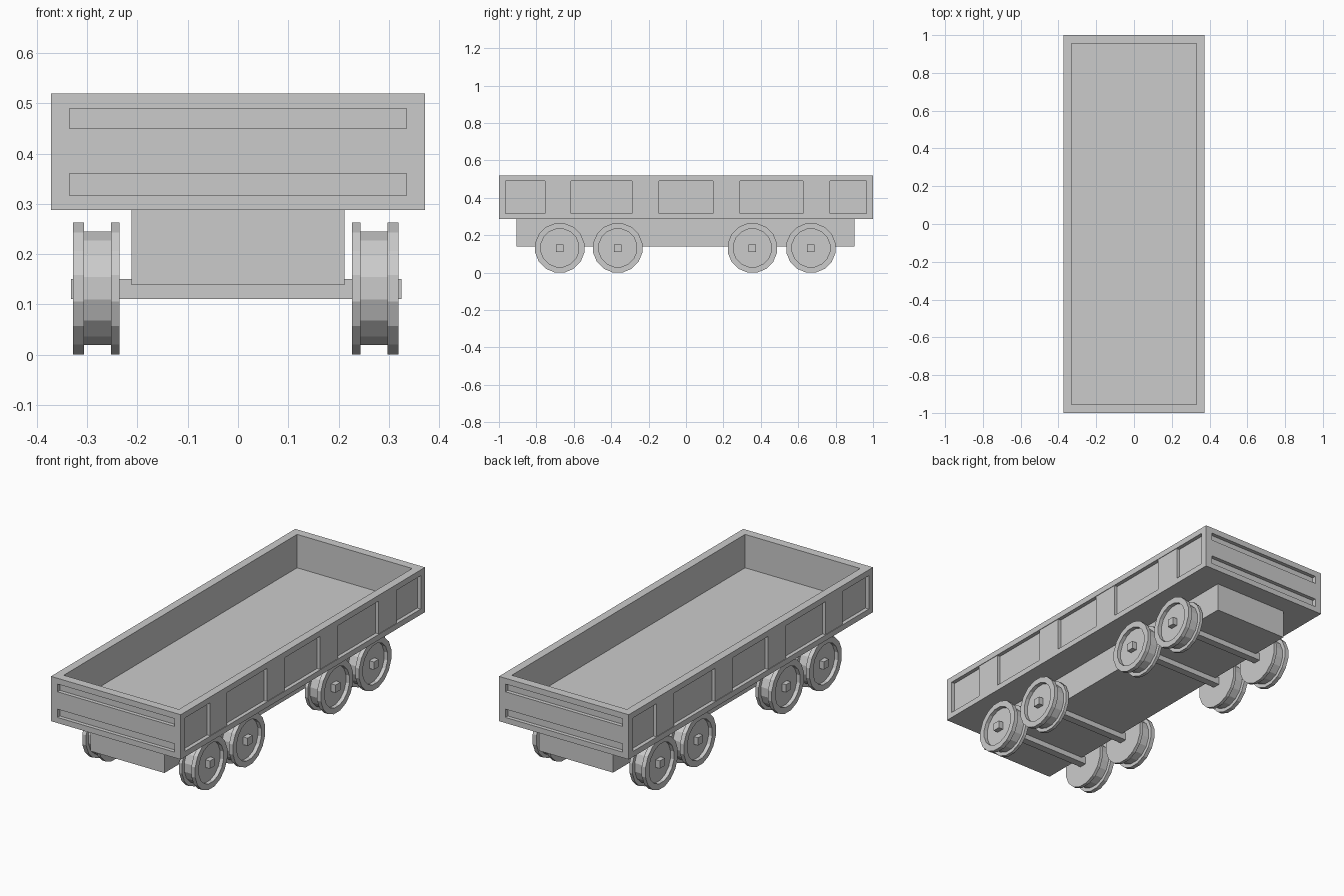
import bpy, bmesh, math
from mathutils import Matrix, Vector

if "Cube" in bpy.data.objects:
    bpy.data.objects.remove(bpy.data.objects["Cube"])


def add_box(bm, lo, hi):
    lo, hi = Vector(lo), Vector(hi)
    m = Matrix.Translation((lo + hi) / 2) @ Matrix.Diagonal((*(hi - lo), 1))
    bmesh.ops.create_cube(bm, size=1, matrix=m)


def finish(bm, name):
    bmesh.ops.recalc_face_normals(bm, faces=bm.faces)
    me = bpy.data.meshes.new(name)
    bm.to_mesh(me)
    bm.free()
    ob = bpy.data.objects.new(name, me)
    bpy.context.collection.objects.link(ob)
    return ob


def boxes(name, items):
    bm = bmesh.new()
    for lo, hi in items:
        add_box(bm, lo, hi)
    return finish(bm, name)


W, L, Z0, Z1 = 0.372, 1.0, 0.288, 0.52
P0, P1, DEPTH = 0.317, 0.49, 0.02

# Wagon tub: solid block with load bay and recessed outer panels cut out
tub = boxes("wagon_tub", [((-W, -L, Z0), (W, L, Z1))])
cuts = [((-0.33, -0.955, 0.347), (0.33, 0.955, 0.7))]
for s in (-1, 1):
    xs = sorted((s * (W - DEPTH), s * (W + 0.1)))
    cuts.append(((xs[0], -0.965, P0), (xs[1], 0.965, P1)))
    ys = sorted((s * (L - DEPTH), s * (L + 0.1)))
    for a, b in ((P0, 0.36), (0.45, P1)):
        cuts.append(((-0.335, ys[0], a), (0.335, ys[1], b)))
cutter = boxes("tub_cutter", cuts)
cutter.hide_render = True
mod = tub.modifiers.new("recesses", 'BOOLEAN')
mod.operation = 'DIFFERENCE'
mod.solver = 'EXACT'
mod.object = cutter
bpy.context.view_layer.objects.active = tub
bpy.ops.object.modifier_apply(modifier=mod.name)
bpy.data.objects.remove(cutter)

# Upright posts inside the side recesses
posts = []
for s in (-1, 1):
    xs = sorted((s * (W - DEPTH - 0.005), s * (W - 0.003)))
    for a, b in ((-0.755, -0.615), (-0.29, -0.145), (0.145, 0.29), (0.625, 0.77)):
        posts.append(((xs[0], a, P0), (xs[1], b, P1)))
boxes("side_posts", posts)

# Underframe
boxes("underframe", [((-0.212, -0.905, 0.139), (0.212, 0.9, Z0))])

# Wheels: lathed spool profile (distance along axle, radius) with a dished outer face
PROFILE = [(0, 0), (0, 0.134), (0.017, 0.134), (0.017, 0.115), (0.07, 0.115),
           (0.07, 0.134), (0.092, 0.134), (0.092, 0.103), (0.072, 0.103), (0.072, 0)]
SIDES = 16
CZ = 0.132


def wheel(name, x, y, s):
    bm = bmesh.new()
    rings = []
    for d, r in PROFILE[1:-1]:
        ring = []
        for i in range(SIDES):
            a = (i + 0.5) * math.tau / SIDES
            ring.append(bm.verts.new((x + s * d, y + r * math.cos(a), CZ + r * math.sin(a))))
        rings.append(ring)
    for r0, r1 in zip(rings, rings[1:]):
        for i in range(SIDES):
            j = (i + 1) % SIDES
            bm.faces.new((r0[i], r0[j], r1[j], r1[i]))
    bm.faces.new(rings[0])
    bm.faces.new(rings[-1])
    finish(bm, name)


for n, y in enumerate((-0.675, -0.365, 0.355, 0.668), 1):
    wheel(f"wheel_right_{n}", 0.227, y, 1)
    wheel(f"wheel_left_{n}", -0.236, y, -1)
    # Square axle, ends showing as hubs
    boxes(f"axle_{n}", [((-0.332, y - 0.02, 0.111), (0.325, y + 0.02, 0.151))])
